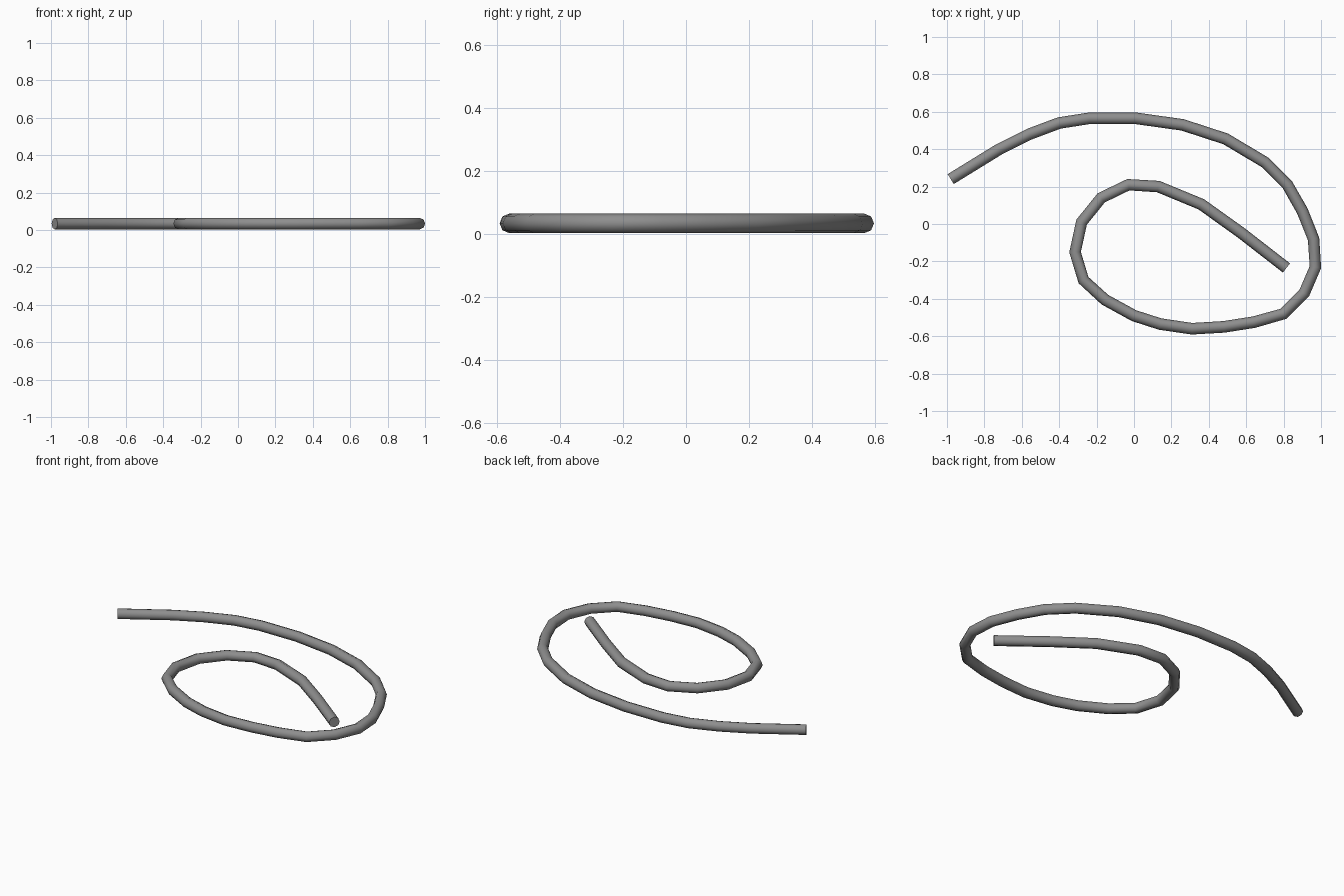
import bpy
import math

cube = bpy.data.objects.get("Cube")
if cube:
    bpy.data.objects.remove(cube, do_unlink=True)

RADIUS = 0.031
CENTRE_Z = 0.034

# Dull grey rubber
grey = bpy.data.materials.new("dull_grey")
colour = (0.27, 0.27, 0.27, 1)
grey.diffuse_color = colour
grey.use_nodes = True
for node in grey.node_tree.nodes:
    if node.type == 'BSDF_PRINCIPLED':
        node.inputs["Base Color"].default_value = colour

# Centre line of the coil, from the outer end inwards
path = [(-.98, .24), (-.72, .4), (-.56, .48), (-.4, .54), (-.24, .565),
        (.01, .565), (.26, .53), (.49, .455), (.7, .33), (.82, .21),
        (.9, .07), (.96, -.08), (.97, -.23), (.91, -.37), (.8, -.48),
        (.64, -.525), (.48, -.55), (.31, -.56), (.14, -.535), (0, -.49),
        (-.155, -.405), (-.27, -.3), (-.315, -.15), (-.28, .01),
        (-.175, .14), (-.03, .21), (.13, .2), (.36, .105), (.57, -.045),
        (.815, -.235)]

curve = bpy.data.curves.new("coiled_hose", 'CURVE')
curve.dimensions = '3D'
curve.twist_mode = 'Z_UP'
curve.bevel_depth = RADIUS
curve.bevel_resolution = 2
curve.use_fill_caps = True
spline = curve.splines.new('POLY')
spline.points.add(len(path) - 1)
for point, (x, y) in zip(spline.points, path):
    point.co = (x, y, CENTRE_Z, 1)
curve.materials.append(grey)

# Round tube with flat closed ends
hose = bpy.data.objects.new("coiled_hose", curve)
bpy.context.collection.objects.link(hose)
bpy.ops.object.select_all(action='DESELECT')
hose.select_set(True)
bpy.context.view_layer.objects.active = hose
bpy.ops.object.convert(target='MESH')
bpy.ops.object.shade_smooth_by_angle(angle=math.radians(60))
